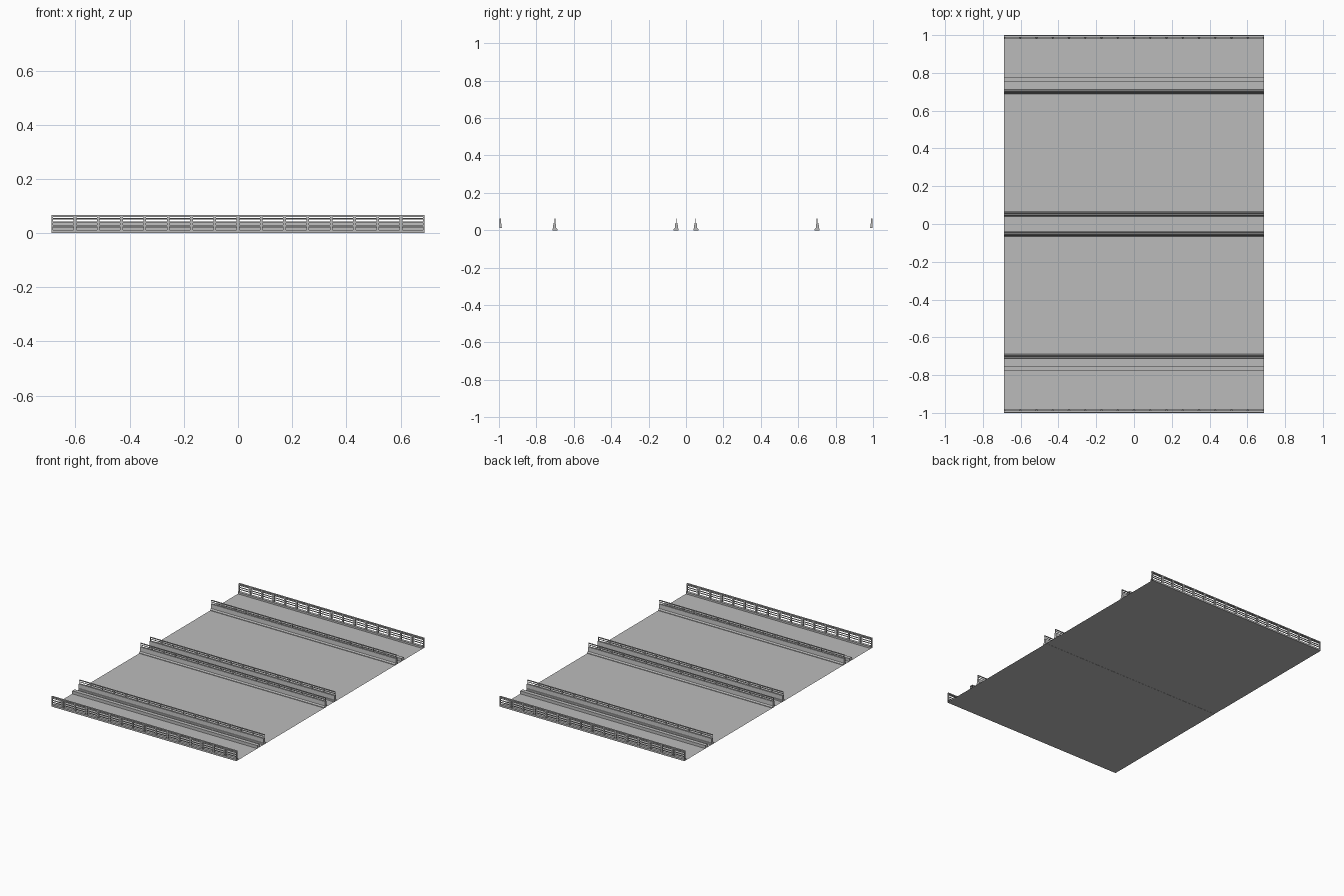
import bpy, bmesh

cube = bpy.data.objects.get("Cube")
if cube:
    bpy.data.objects.remove(cube, do_unlink=True)

HALF = 0.688          # half length of the span along x
BAYS = 16             # railing bays
STEP = 2 * HALF / BAYS

grey = bpy.data.materials.new("concrete grey")
grey.use_nodes = True
colour = (0.5, 0.5, 0.5, 1)
grey.diffuse_color = colour
grey.node_tree.nodes["Principled BSDF"].inputs["Base Color"].default_value = colour


def finish(bm, name):
    bmesh.ops.recalc_face_normals(bm, faces=bm.faces)
    mesh = bpy.data.meshes.new(name)
    bm.to_mesh(mesh)
    bm.free()
    mesh.materials.append(grey)
    obj = bpy.data.objects.new(name, mesh)
    bpy.context.collection.objects.link(obj)
    return obj


def prism(bm, profile, side, x0, x1, caps=True):
    """Sweep a (distance from centre line, height) outline along x."""
    a = [bm.verts.new((x0, side * y, z)) for y, z in profile]
    b = [bm.verts.new((x1, side * y, z)) for y, z in profile]
    n = len(profile)
    for i in range(n):
        j = (i + 1) % n
        bm.faces.new((a[i], a[j], b[j], b[i]))
    if caps:
        bm.faces.new(a)
        bm.faces.new(b[::-1])


def rect(y0, y1, z0, z1):
    return [(y0, z0), (y1, z0), (y1, z1), (y0, z1)]


def run(name, side, profiles, caps=False):
    bm = bmesh.new()
    for p in profiles:
        prism(bm, p, side, -HALF, HALF, caps)
    return finish(bm, name)


def posts(name, side, profile, width):
    bm = bmesh.new()
    for i in range(BAYS + 1):
        x = -HALF + i * STEP
        prism(bm, profile, side, max(x - width / 2, -HALF), min(x + width / 2, HALF))
    return finish(bm, name)


def sheet(name, y0, y1, z):
    bm = bmesh.new()
    corners = ((-HALF, y0), (HALF, y0), (HALF, y1), (-HALF, y1))
    bm.faces.new([bm.verts.new((x, y, z)) for x, y in corners])
    return finish(bm, name)


def barrier(inner, toward):
    """Safety barrier outline: stepped slope on the traffic face, upright back."""
    shape = [(0, 0), (0.026, 0), (0.026, 0.004), (0.019, 0.012),
             (0.016, 0.04), (0.004, 0.04), (0.002, 0.012), (0, 0.01)]
    return [(inner + toward * y, z) for y, z in shape]


# Road deck and median strip
sheet("median_strip", -0.036, 0.036, 0.001)
for side, label in ((1, "back"), (-1, "front")):
    sheet(label + "_deck", min(side * 0.036, side), max(side * 0.036, side), 0)

    # Concrete barriers beside the median and beside the walkway
    run(label + "_median_barrier", side, [barrier(0.041, 1)], True)
    run(label + "_walkway_barrier", side, [barrier(0.713, -1)], True)

    # Handrails on top of the barriers
    for part, y in (("median", 0.052), ("walkway", 0.701)):
        run(f"{label}_{part}_rails", side,
            [rect(y - 0.003, y + 0.003, 0.061, 0.066),
             rect(y - 0.002, y + 0.002, 0.05, 0.053)])
        posts(f"{label}_{part}_posts", side, rect(y - 0.002, y + 0.002, 0.04, 0.062), 0.007)

    # Low kerb along the walkway
    run(label + "_walkway_kerb", side, [rect(0.752, 0.778, 0, 0.02)])

    # Outer railing: plinth, rails and posts
    run(label + "_edge_plinth", side, [rect(0.981, 0.999, 0, 0.012)])
    run(label + "_edge_rails", side,
        [rect(0.988, 0.998, 0.06, 0.067), rect(0.991, 0.996, 0.052, 0.055),
         rect(0.991, 0.996, 0.038, 0.042), rect(0.991, 0.996, 0.025, 0.029)])
    posts(label + "_edge_posts", side,
          [(0.982, 0.012), (0.998, 0.012), (0.998, 0.062), (0.989, 0.062), (0.987, 0.018)], 0.01)
